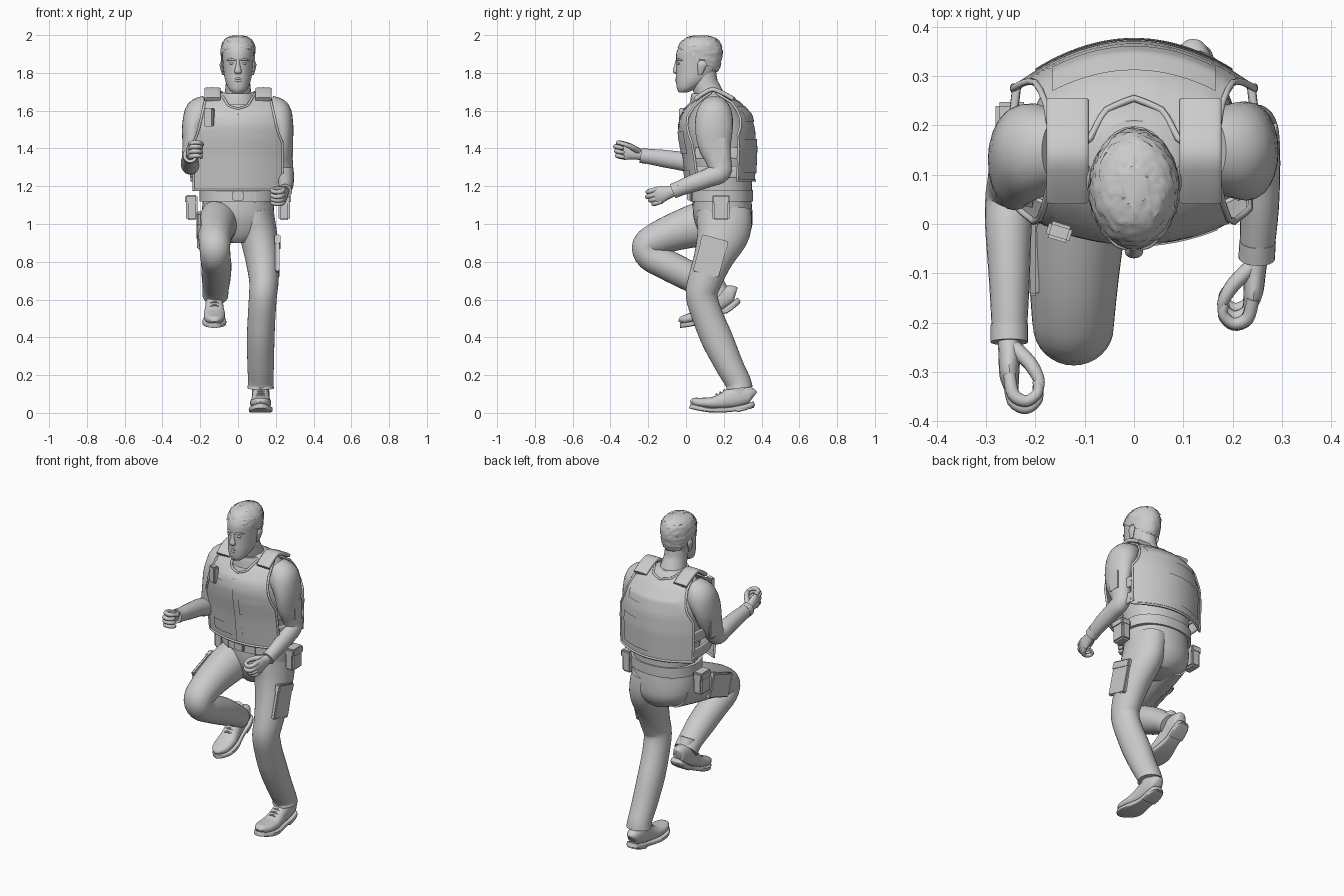
import bpy, bmesh, math, random
from mathutils import Vector as V, Matrix

random.seed(4)
X, Y, Z = V((1, 0, 0)), V((0, 1, 0)), V((0, 0, 1))


def finish(name, bm):
    bmesh.ops.recalc_face_normals(bm, faces=bm.faces[:])
    me = bpy.data.meshes.new(name)
    bm.to_mesh(me)
    bm.free()
    ob = bpy.data.objects.new(name, me)
    bpy.context.collection.objects.link(ob)
    return ob


def spline(pts, steps):
    """Catmull-Rom through tuples of any length."""
    out = []
    for i in range(len(pts) - 1):
        p0, p1, p2, p3 = pts[max(i - 1, 0)], pts[i], pts[i + 1], pts[min(i + 2, len(pts) - 1)]
        for k in range(steps):
            t = k / steps
            out.append([0.5 * (2*b + (c - a)*t + (2*a - 5*b + 4*c - d)*t*t + (3*b - a - 3*c + d)*t**3)
                        for a, b, c, d in zip(p0, p1, p2, p3)])
    return out + [list(pts[-1])]


def loft(name, secs, ref=X, n=24, steps=4, power=2, flat=False):
    """Skin elliptical sections (x, y, z, radius along ref, radius across)."""
    bm = bmesh.new()
    s = spline(secs, steps)
    rings = []
    for i, q in enumerate(s):
        c = V(q[:3])
        t = Z if flat else (V(s[min(i + 1, len(s) - 1)][:3]) - V(s[max(i - 1, 0)][:3])).normalized()
        u = (ref - t * ref.dot(t)).normalized()
        w = t.cross(u)
        ring = []
        for k in range(n):
            a = 2 * math.pi * k / n
            ca, sa = math.cos(a), math.sin(a)
            ca = math.copysign(abs(ca) ** (2 / power), ca)
            sa = math.copysign(abs(sa) ** (2 / power), sa)
            ring.append(bm.verts.new(c + u * max(q[3], .001) * ca + w * max(q[4], .001) * sa))
        rings.append(ring)
    for r0, r1 in zip(rings, rings[1:]):
        for k in range(n):
            bm.faces.new((r0[k], r0[(k + 1) % n], r1[(k + 1) % n], r1[k]))
    bm.faces.new(rings[0])
    bm.faces.new(rings[-1])
    return finish(name, bm)


def box(name, loc, size, rx=0, rz=0, bevel=.006):
    bm = bmesh.new()
    bmesh.ops.create_cube(bm, size=1)
    bmesh.ops.scale(bm, vec=size, verts=bm.verts)
    bmesh.ops.bevel(bm, geom=bm.edges[:], offset=bevel, segments=2, affect='EDGES')
    bm.transform(Matrix.Translation(loc) @ Matrix.Rotation(rz, 4, 'Z') @ Matrix.Rotation(rx, 4, 'X'))
    return finish(name, bm)


def ball(name, loc, size):
    bm = bmesh.new()
    bmesh.ops.create_uvsphere(bm, u_segments=16, v_segments=10, radius=1)
    bm.transform(Matrix.Translation(loc) @ Matrix.Diagonal((*size, 1)))
    return finish(name, bm)


def interp(tab, t):
    for (a, va), (b, vb) in zip(tab, tab[1:]):
        if t <= b:
            return va + (vb - va) * max(0, (t - a) / (b - a))
    return tab[-1][1]


# Vest depth by height, and top outline by distance from the middle
FRONT_Y = [(1.17, .004), (1.35, -.018), (1.45, -.036), (1.52, -.043), (1.58, -.03), (1.65, .03), (1.71, .13)]
BACK_Y = [(1.22, .365), (1.4, .372), (1.5, .366), (1.58, .345), (1.65, .285), (1.71, .165)]
FRONT_TOP = [(0, 1.61), (.05, 1.625), (.09, 1.69), (.12, 1.705), (.165, 1.69), (.19, 1.58), (.21, 1.49), (.235, 1.43)]
BACK_TOP = [(0, 1.665), (.06, 1.675), (.09, 1.70), (.12, 1.705), (.165, 1.69), (.19, 1.6), (.21, 1.53), (.245, 1.47)]


def panel(name, side, x0, x1, bot, top, off=0, thick=.02, nx=44, nz=20, piping=0):
    """Curved sheet on the vest front (side -1) or back (side 1)."""
    bm = bmesh.new()
    grid = []
    for i in range(nx + 1):
        x = x0 + (x1 - x0) * i / nx
        hi = interp(top, abs(x)) if isinstance(top, list) else top
        col = []
        for j in range(nz + 1):
            z = bot + (hi - bot) * j / nz
            y = interp(BACK_Y, z) - 1.55 * x * x + off if side > 0 else interp(FRONT_Y, z) + 1.15 * x * x - off
            col.append(bm.verts.new((x, y, z)))
        grid.append(col)
    for i in range(nx):
        for j in range(nz):
            bm.faces.new((grid[i][j], grid[i + 1][j], grid[i + 1][j + 1], grid[i][j + 1]))
    edge = [v.co.copy() for v in grid[0] + [c[-1] for c in grid[1:-1]] + grid[-1][::-1]
            + [c[0] for c in grid[-2:0:-1]]]
    bmesh.ops.solidify(bm, geom=bm.faces[:], thickness=side * thick)
    finish(name, bm)
    if piping:
        cu = bpy.data.curves.new(name + "_piping", 'CURVE')
        cu.dimensions, cu.bevel_depth, cu.bevel_resolution = '3D', piping, 1
        sp = cu.splines.new('POLY')
        sp.points.add(len(edge) - 1)
        for p, c in zip(sp.points, edge):
            p.co = (*c, 1)
        sp.use_cyclic_u = True
        bpy.context.collection.objects.link(bpy.data.objects.new(name + "_piping", cu))


# Head, neck and face
head = [(0, -.015, 1.697, .028, .022), (0, .004, 1.717, .05, .052), (0, .035, 1.76, .068, .088),
        (0, .055, 1.81, .076, .107), (0, .063, 1.86, .081, .115), (0, .067, 1.91, .084, .117),
        (0, .072, 1.95, .078, .102), (0, .075, 1.98, .056, .074), (0, .075, 1.994, .02, .03)]
loft("head", head, flat=True, n=32)
loft("neck", [(0, .15, 1.6, .1, .085), (0, .125, 1.68, .074, .075), (0, .1, 1.74, .065, .07), (0, .09, 1.8, .062, .07)])
loft("nose", [(0, -.044, 1.87, .01, .01), (0, -.05, 1.84, .011, .012), (0, -.056, 1.808, .019, .014),
              (0, -.048, 1.793, .014, .01)], flat=True, n=12)
for z, r, w in ((1.77, .006, .028), (1.759, .007, .025)):
    loft("lip", [(-w, -.042, z, .002, .002), (0, -.051, z, r, r), (w, -.042, z, .002, .002)], ref=Z, n=10)
for s in (-1, 1):
    ball("eye", (s * .031, -.036, 1.85), (.014, .011, .007))
    loft("brow", [(s * .014, -.05, 1.866, .004, .004), (s * .035, -.041, 1.872, .006, .006),
                  (s * .058, -.018, 1.865, .003, .003)], ref=Z, n=10)
    loft("ear", [(s * .079, .075, 1.79, .005, .01), (s * .084, .08, 1.815, .008, .018), (s * .088, .085, 1.845, .009, .025),
                 (s * .085, .085, 1.865, .004, .014)], flat=True, n=12)

# Short ruffled hair cap trimmed to a sloping hairline
hair = loft("hair", [(x, y + .003, z + .005, a + .007, b + .007) for x, y, z, a, b in head], flat=True, n=48, steps=6)
bm = bmesh.new()
bm.from_mesh(hair.data)
bmesh.ops.delete(bm, geom=[v for v in bm.verts if v.co.z < 1.905 - .65 * v.co.y], context='VERTS')
for v in bm.verts:
    v.co += V((random.uniform(-1, 1), random.uniform(-1, 1), random.uniform(-1, .1))) * .003
bm.to_mesh(hair.data)
bm.free()

# Shirt, collar, hips and belt
loft("shirt", [(0, .19, 1.1, .18, .155), (0, .191, 1.2, .185, .158), (0, .185, 1.35, .203, .165), (0, .172, 1.5, .212, .168),
               (0, .16, 1.6, .195, .13), (0, .15, 1.67, .14, .09), (0, .14, 1.7, .08, .07)], flat=True, n=40, power=2.2)
loft("collar", [(0, .13, 1.63, .11, .11), (0, .12, 1.67, .092, .095), (0, .115, 1.69, .08, .085)], flat=True)
loft("hips", [(0, .19, 1.14, .185, .155), (0, .195, 1.05, .192, .157), (0, .203, .98, .18, .145), (0, .203, .93, .14, .12),
              (0, .2, .9, .07, .09)], flat=True, n=32)
loft("belt", [(0, .188, 1.12, .205, .168), (0, .188, 1.18, .205, .168)], flat=True, n=40, steps=1, power=2.2)
box("buckle", (0, .015, 1.15), (.06, .02, .05))
for s in (-1, 1):
    box("belt_loop", (s * .09, .04, 1.15), (.018, .02, .075))
    y = .185 if s > 0 else .2
    box("belt_pouch", (s * .245, y, 1.085), (.06, .09, .13), bevel=.01)
    box("pouch_flap", (s * .248, y, 1.13), (.066, .096, .045), bevel=.008)

# Vest panels, pockets, straps and zip
panel("vest_front", -1, -.235, .235, 1.18, FRONT_TOP, thick=.022, piping=.007)
panel("vest_back", 1, -.245, .245, 1.23, BACK_TOP, thick=.025, piping=.007)
panel("zip", -1, -.006, .006, 1.19, 1.6, .006, .012, nx=2)
panel("chest_pocket", -1, .03, .17, 1.37, 1.49, .006, .012, nx=12)
for s in (-1, 1):
    a, b = sorted((s * .035, s * .175))
    panel("lower_pocket", -1, a, b, 1.22, 1.285, .006, .012, nx=12)
    a, b = sorted((s * .06, s * .12))
    panel("chest_strip", -1, a, b, 1.55, 1.56, .006, .012, nx=8, nz=4)
panel("back_label", 1, -.165, .165, 1.54, 1.625, .006, .01, nx=24, nz=10)
panel("back_pocket", 1, -.2, .2, 1.27, 1.45, .006, .01, nx=24, nz=10)
box("radio", (-.152, -.016, 1.565), (.05, .035, .1), rz=-.3)
for s in (-1, 1):
    loft("shoulder_pad", [(s * .135, y, z, .043, .012) for y, z in
                          ((.048, 1.66), (.09, 1.69), (.14, 1.712), (.2, 1.69), (.25, 1.662))], power=4)
    for z in (1.375, 1.275):
        loft("side_strap", [(s * x, y, z, .032, .009) for x, y in ((.205, .05), (.232, .12), (.245, .2), (.238, .28))],
             ref=Z, power=4)

# Arms with cuffs
loft("left_arm", [(.15, .15, 1.63, .06, .07), (.2, .15, 1.585, .083, .095), (.232, .148, 1.51, .062, .1),
                  (.238, .152, 1.42, .052, .088), (.242, .175, 1.33, .048, .066), (.248, .18, 1.275, .047, .058),
                  (.252, .12, 1.245, .045, .05), (.254, .03, 1.213, .04, .046), (.25, -.06, 1.178, .034, .037)])
loft("right_arm", [(-.15, .15, 1.63, .06, .07), (-.2, .15, 1.585, .083, .095), (-.235, .135, 1.51, .062, .1),
                   (-.242, .11, 1.42, .052, .085), (-.248, .085, 1.345, .05, .06), (-.253, .05, 1.315, .049, .054),
                   (-.255, -.01, 1.33, .047, .05), (-.253, -.12, 1.347, .041, .046), (-.253, -.23, 1.362, .035, .037)])
loft("left_cuff", [(.251, -.035, 1.188, .037, .041), (.249, -.07, 1.174, .037, .04)], steps=1)
loft("right_cuff", [(-.253, -.205, 1.358, .038, .041), (-.253, -.24, 1.364, .038, .04)], steps=1)
for s in (-1, 1):
    box("sleeve_patch", (s * .284, .17 if s > 0 else .14, 1.4), (.012, .08, .12))


# Half-closed hands
def hand(name, wrist, fwd, inward):
    F = V(fwd).normalized()
    I = V(inward)
    I = (I - F * I.dot(F)).normalized()
    U = F.cross(I)
    U = U if U.z > 0 else -U
    P = lambda f, i, u, a, b: (*(V(wrist) + F * f + I * i + U * u), a, b)
    loft(name + "_palm", [P(-.01, 0, 0, .027, .024), P(.03, 0, .002, .035, .022), P(.07, 0, .004, .045, .02),
                          P(.1, .005, .004, .042, .014)], ref=U, n=16)
    for k in range(4):
        u, g = .038 - .023 * k, 1 - .07 * abs(k - 1)
        loft(name + "_finger", [P(f * g, i, u, r, r) for f, i, r in
                                ((.08, 0, .013), (.125, .008, .0135), (.14, .035, .012), (.12, .058, .011),
                                 (.095, .055, .009))], ref=U, n=10)
    loft(name + "_thumb", [P(.015, .01, .015, .016, .016), P(.05, .042, .028, .015, .015), (P(.085, .06, .035, .012, .012)),
                           P(.11, .062, .036, .007, .007)], ref=U, n=10)


hand("left_hand", (.248, -.07, 1.172), (-.08, -.93, -.3), (-1, 0, 0))
hand("right_hand", (-.253, -.24, 1.367), (.0, -.95, .2), (1, 0, 0))

# Trouser legs with cargo pockets
loft("left_leg", [(.085, .2, 1.07, .1, .145), (.105, .198, .96, .1, .142), (.128, .145, .82, .09, .105),
                  (.137, .1, .7, .078, .09), (.132, .083, .62, .074, .084), (.125, .115, .51, .073, .082),
                  (.12, .165, .39, .073, .084), (.12, .23, .25, .07, .074), (.12, .275, .165, .067, .068),
                  (.12, .283, .13, .071, .07)], n=32)
loft("right_leg", [(-.085, .22, 1.03, .1, .13), (-.11, .08, 1.0, .105, .118), (-.12, -.06, .958, .095, .1),
                   (-.123, -.155, .92, .087, .088), (-.123, -.208, .885, .082, .078), (-.12, -.19, .83, .08, .077),
                   (-.115, -.1, .783, .08, .08), (-.115, .02, .722, .077, .078), (-.118, .12, .665, .07, .065),
                   (-.12, .175, .622, .068, .064)], n=32)
for name, loc, rx in (("left_cargo", V((.208, .13, .83)), -.265), ("right_cargo", V((-.205, -.03, .965)), -1.22)):
    up = Matrix.Rotation(rx, 3, 'X') @ Z
    box(name + "_pocket", loc, (.024, .14, .2), rx=rx)
    box(name + "_flap", loc + up * .075, (.032, .145, .05), rx=rx)


# Laced shoes: upper, welted sole, heel and laces
def shoe(name, heel, fwd, x):
    F = V(fwd).normalized()
    U = X.cross(F)
    U = U if U.z > 0 else -U
    P = lambda f, h, a, b, s=0: (*(V(heel) + F * f + X * (x + s) + U * (h + (f - .19) ** 2)), a, b)
    loft(name + "_upper", [P(f, .02 + h / 2, w, h / 2) for f, w, h in
                           ((.005, .02, .06), (.02, .037, .085), (.07, .045, .115), (.12, .046, .11), (.17, .05, .085),
                            (.22, .056, .064), (.28, .053, .052), (.32, .035, .042), (.335, .012, .02))], power=2.4)
    loft(name + "_sole", [P(f, .014, w, .013) for f, w in
                          ((0, .02), (.015, .038), (.06, .046), (.13, .044), (.22, .062), (.28, .059), (.325, .036),
                           (.342, .012))], power=6)
    loft(name + "_heel", [P(f, .004, w, .01) for f, w in ((.004, .022), (.02, .038), (.06, .045), (.095, .045))], power=6)
    loft(name + "_ankle", [P(.08, .08, .046, .055), P(.085, .13, .045, .05), P(.088, .17, .045, .048)])
    for f, h in ((.14, .126), (.16, .118), (.18, .108), (.2, .098)):
        loft(name + "_lace", [P(f - .004, h - .022, .005, .005, -.036), P(f, h, .006, .006),
                              P(f - .004, h - .022, .005, .005, .036)], ref=Y, n=8)


shoe("left_shoe", (0, .362, 0), (0, -1, 0), .12)
shoe("right_shoe", (0, .3, .555), (0, -.93, -.37), -.125)

# Smooth shading with crisp edges
bpy.ops.object.select_all(action='DESELECT')
for ob in bpy.context.collection.objects:
    if ob.type == 'MESH':
        ob.select_set(True)
        bpy.context.view_layer.objects.active = ob
bpy.ops.object.shade_smooth_by_angle(angle=math.radians(40))
